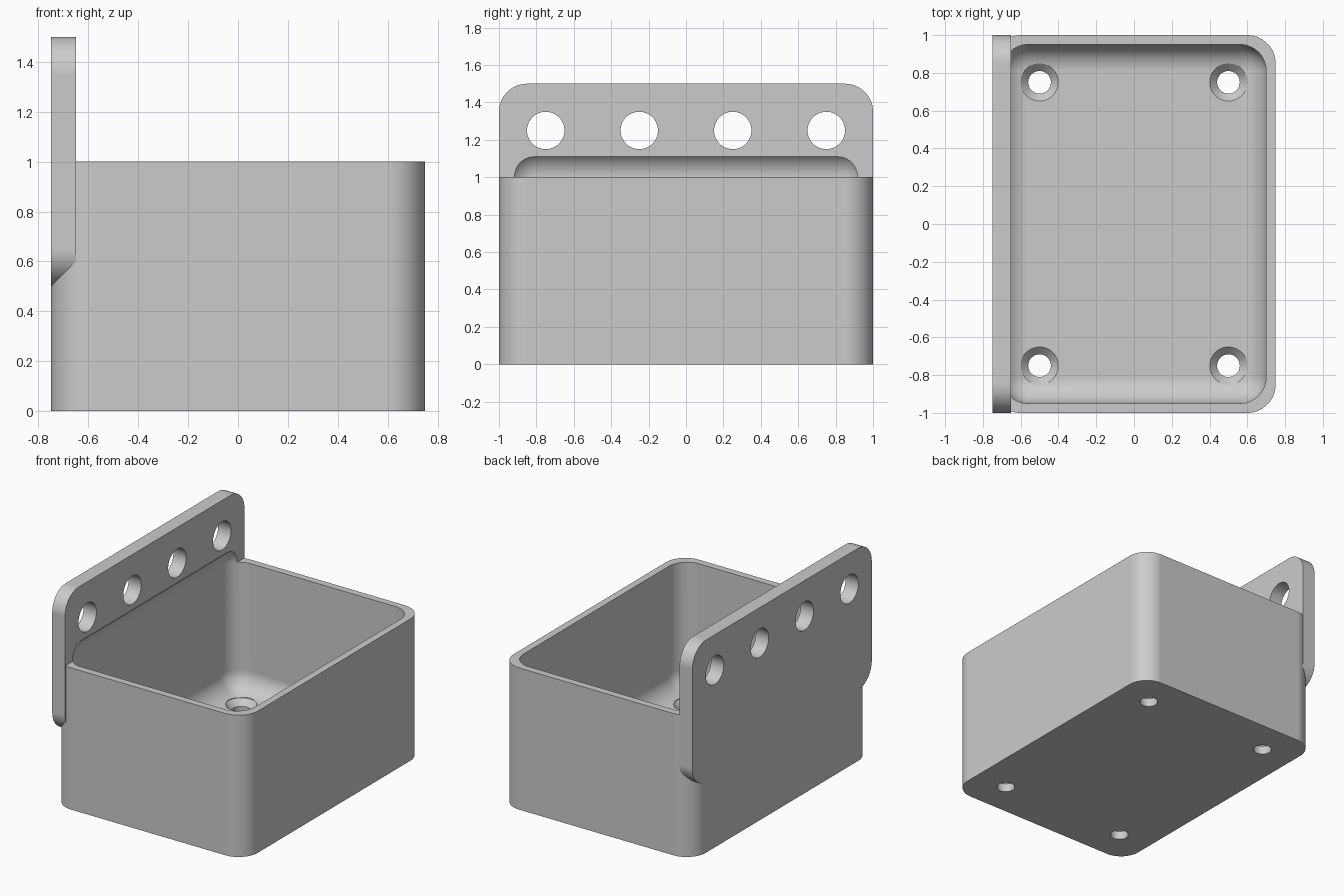
import bpy, bmesh, math
from mathutils import Matrix

if "Cube" in bpy.data.objects:
    bpy.data.objects.remove(bpy.data.objects["Cube"], do_unlink=True)

grey = bpy.data.materials.new("light_grey")
grey.use_nodes = True
COLOUR = (0.6, 0.6, 0.6, 1)
grey.diffuse_color = COLOUR
for node in grey.node_tree.nodes:
    if node.type == "BSDF_PRINCIPLED":
        node.inputs["Base Color"].default_value = COLOUR


def make(name, bm):
    bmesh.ops.recalc_face_normals(bm, faces=bm.faces)
    mesh = bpy.data.meshes.new(name)
    bm.to_mesh(mesh)
    bm.free()
    mesh.materials.append(grey)
    obj = bpy.data.objects.new(name, mesh)
    bpy.context.scene.collection.objects.link(obj)
    return obj


def rounded_block(name, low, high, radius, axis=None, segments=14):
    """Box with rounded edges: only those along one axis, or all of them."""
    bm = bmesh.new()
    bmesh.ops.create_cube(bm, size=1)
    for v in bm.verts:
        v.co = [l + (c + 0.5) * (h - l) for c, l, h in zip(v.co, low, high)]
    edges = [e for e in bm.edges if axis is None
             or abs((e.verts[0].co - e.verts[1].co).normalized()[axis]) > 0.9]
    bmesh.ops.bevel(bm, geom=edges, offset=radius, segments=segments,
                    profile=0.5, affect="EDGES")
    return make(name, bm)


def lathe(bm, profile, matrix, sides=48):
    """Closed turned solid from (radius, height) points."""
    rings = []
    for r, z in profile:
        ring = []
        for i in range(sides):
            a = math.tau * i / sides
            ring.append(bm.verts.new(matrix @ Matrix.Translation(
                (r * math.cos(a), r * math.sin(a), z)).translation))
        rings.append(ring)
    for lower, upper in zip(rings, rings[1:]):
        for i in range(sides):
            j = (i + 1) % sides
            bm.faces.new((lower[i], lower[j], upper[j], upper[i]))
    bm.faces.new(rings[0][::-1])
    bm.faces.new(rings[-1])


def cut(obj, cutter):
    mod = obj.modifiers.new("cut", "BOOLEAN")
    mod.operation = "DIFFERENCE"
    mod.solver = "EXACT"
    mod.object = cutter
    bpy.context.view_layer.objects.active = obj
    bpy.ops.object.modifier_apply(modifier=mod.name)


# Open box and upright mounting plate
box = rounded_block("box", (-0.75, -1, 0), (0.75, 1, 1), 0.15, axis=2)
plate = rounded_block("mounting_plate", (-0.75, -1, 0.5), (-0.65, 1, 1.5), 0.15, axis=0)

# Filleted cavity, which also bites a shallow recess into the plate
cavity = rounded_block("cavity_cutter", (-0.70, -0.95, 0.1), (0.70, 0.95, 1.143), 0.14)

# Countersunk screw holes in the floor
bm = bmesh.new()
for x in (-0.5, 0.5):
    for y in (-0.75, 0.75):
        lathe(bm, [(0.06, -0.1), (0.06, 0.06), (0.1, 0.101), (0.1, 0.16)],
              Matrix.Translation((x, y, 0)))
screw_holes = make("screw_hole_cutter", bm)

# Row of round holes through the plate
bm = bmesh.new()
for y in (-0.75, -0.25, 0.25, 0.75):
    lathe(bm, [(0.1, -0.2), (0.1, 0.2)],
          Matrix.Translation((-0.7, y, 1.25)) @ Matrix.Rotation(math.pi / 2, 4, "Y"))
plate_holes = make("plate_hole_cutter", bm)

for obj, cutters in ((box, (cavity, screw_holes)), (plate, (cavity, plate_holes))):
    for cutter in cutters:
        cut(obj, cutter)
for cutter in (cavity, screw_holes, plate_holes):
    bpy.data.objects.remove(cutter, do_unlink=True)

# Smooth fillets, crisp flats
for obj in (box, plate):
    bpy.ops.object.select_all(action="DESELECT")
    obj.select_set(True)
    bpy.context.view_layer.objects.active = obj
    bpy.ops.object.shade_smooth_by_angle(angle=math.radians(30))
    weighted = obj.modifiers.new("weighted_normals", "WEIGHTED_NORMAL")
    weighted.keep_sharp = True
